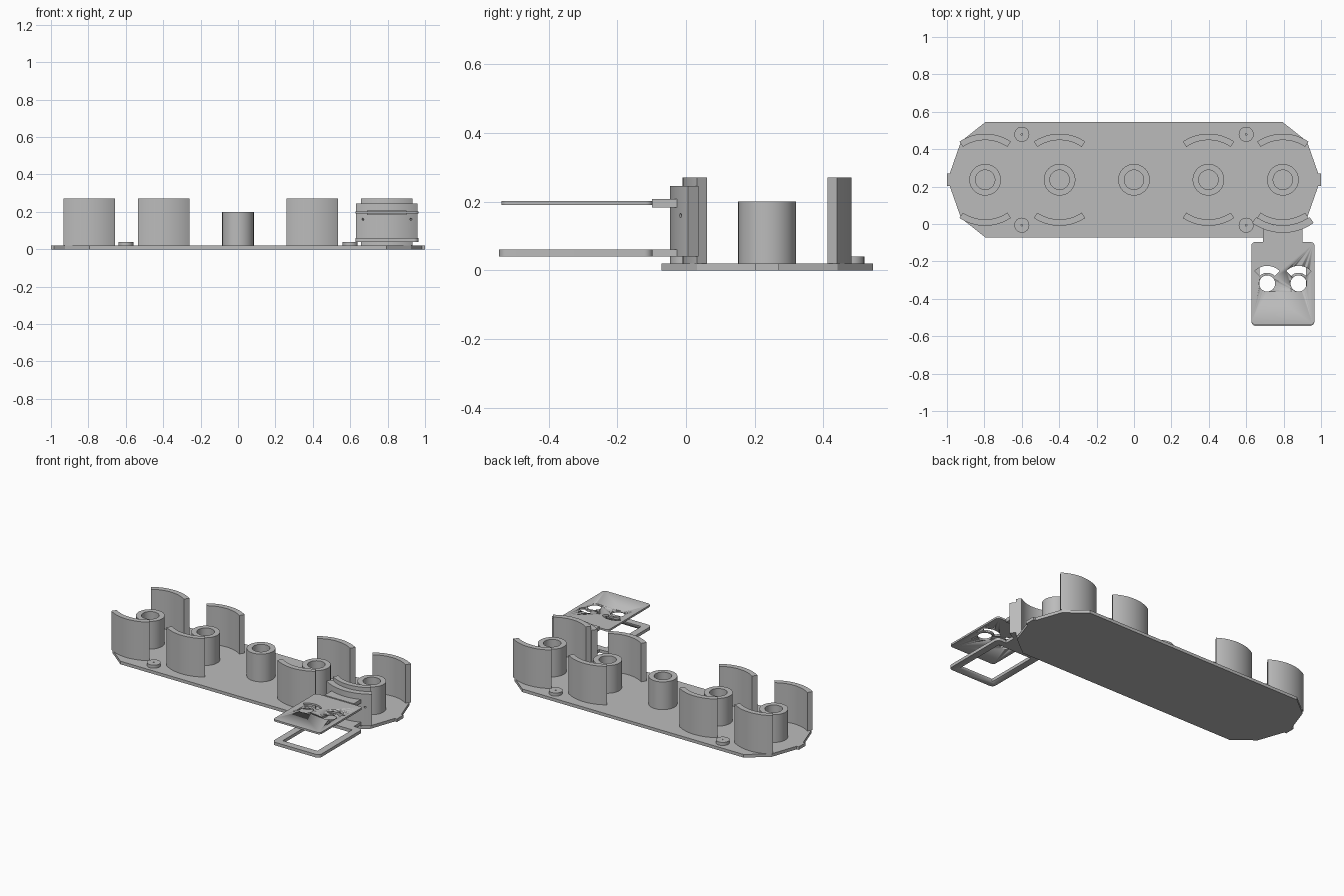
import bpy, bmesh, math
from math import sin, cos, radians, pi

if "Cube" in bpy.data.objects:
    bpy.data.objects.remove(bpy.data.objects["Cube"])

grey = bpy.data.materials.new("plain grey")
grey.use_nodes = True
colour = (0.5, 0.5, 0.5, 1)
grey.diffuse_color = colour
grey.node_tree.nodes["Principled BSDF"].inputs["Base Color"].default_value = colour

MID = 0.2365           # centre line of the base
STEP = 0.398           # spacing of the posts
HOLDER = 2 * STEP      # centre of the holder on the base


def prism(name, points, z0, z1, smooth=True):
    """Extrude a flat outline between two heights."""
    bm = bmesh.new()
    face = bm.faces.new([bm.verts.new((x, y, z0)) for x, y in points])
    side = bmesh.ops.extrude_face_region(bm, geom=[face])["geom"]
    verts = [v for v in side if isinstance(v, bmesh.types.BMVert)]
    bmesh.ops.translate(bm, verts=verts, vec=(0, 0, z1 - z0))
    bmesh.ops.recalc_face_normals(bm, faces=bm.faces)
    mesh = bpy.data.meshes.new(name)
    bm.to_mesh(mesh)
    bm.free()
    mesh.materials.append(grey)
    obj = bpy.data.objects.new(name, mesh)
    bpy.context.collection.objects.link(obj)
    if smooth:
        bpy.ops.object.select_all(action="DESELECT")
        obj.select_set(True)
        bpy.context.view_layer.objects.active = obj
        bpy.ops.object.shade_smooth_by_angle(angle=radians(30))
    return obj


def arc(cx, cy, r, a0, a1, n):
    steps = [radians(a0 + (a1 - a0) * i / n) for i in range(n + 1)]
    return [(cx + r * cos(a), cy + r * sin(a)) for a in steps]


def circle(cx, cy, r, n=48):
    return arc(cx, cy, r, 0, 360, n)[:-1]


def sector(cx, cy, inner, outer, facing, half, n=24):
    a0, a1 = facing - half, facing + half
    return arc(cx, cy, outer, a0, a1, n) + arc(cx, cy, inner, a1, a0, n)


def rectangle(x0, x1, y0, y1, r=0.0):
    if not r:
        return [(x0, y0), (x1, y0), (x1, y1), (x0, y1)]
    corners = [(x1 - r, y1 - r), (x0 + r, y1 - r), (x0 + r, y0 + r), (x1 - r, y0 + r)]
    return [p for i, (x, y) in enumerate(corners) for p in arc(x, y, r, 90 * i, 90 * i + 90, 6)]


def cut(obj, cutter):
    cutter.hide_render = True
    cutter.hide_viewport = True
    cutter.display_type = "WIRE"
    mod = obj.modifiers.new("cut", "BOOLEAN")
    mod.operation = "DIFFERENCE"
    mod.solver = "EXACT"
    mod.object = cutter


def tube(name, x, y, inner, outer, z0, z1):
    """A ring-shaped column, open at the top."""
    bm = bmesh.new()
    profile = [(outer, z0), (outer, z1), (inner, z1), (inner, z0)]
    verts = [bm.verts.new((x + r, y, z)) for r, z in profile]
    edges = [bm.edges.new((verts[i], verts[(i + 1) % 4])) for i in range(4)]
    bmesh.ops.spin(bm, geom=verts + edges, cent=(x, y, 0), axis=(0, 0, 1),
                   angle=2 * pi, steps=48, use_merge=True)
    bmesh.ops.remove_doubles(bm, verts=bm.verts, dist=0.0001)
    bmesh.ops.recalc_face_normals(bm, faces=bm.faces)
    mesh = bpy.data.meshes.new(name)
    bm.to_mesh(mesh)
    bm.free()
    mesh.materials.append(grey)
    obj = bpy.data.objects.new(name, mesh)
    bpy.context.collection.objects.link(obj)
    bpy.ops.object.select_all(action="DESELECT")
    obj.select_set(True)
    bpy.context.view_layer.objects.active = obj
    bpy.ops.object.shade_smooth_by_angle(angle=radians(30))


# Base plate with tapered ends and a small tab at each tip
quarter = [(1.0, 0.034), (0.985, 0.034), (0.925, 0.205), (0.795, 0.308)]
right = [(x, -y) for x, y in reversed(quarter)] + quarter
outline = right + [(-x, -y) for x, y in right]
prism("base_plate", [(x, MID + y) for x, y in outline], 0, 0.02, smooth=False)

# Hollow posts
for i in range(-2, 3):
    tube("post", i * STEP, MID, 0.052, 0.0845, 0.02, 0.20)

# Curved walls in front of and behind the outer posts
for i in (-2, -1, 1, 2):
    for name, facing in (("front_wall", -90), ("back_wall", 90)):
        prism(name, sector(i * STEP, MID, 0.212, 0.246, facing, 34), 0.02, 0.27)

# Low pegs near the edges
for x in (-0.6, 0.6):
    for side in (-1, 1):
        tube("peg", x, MID + side * 0.243, 0.004, 0.04, 0.02, 0.04)

# Curved clip hugging the last front wall, with two small screw holes
clip = prism("clip", sector(HOLDER, MID, 0.246, 0.2835, -90, 35.5), 0.04, 0.245)
for side in (-1, 1):
    turn = radians(27) * side
    hole = prism("screw_hole_cutter", circle(0, 0, 0.006, 16), -0.1, 0.1, smooth=False)
    hole.rotation_euler = (pi / 2, 0, turn)
    hole.location = (HOLDER + 0.27 * sin(turn), MID - 0.27 * cos(turn), 0.16)
    cut(clip, hole)

# Upper holder plate with round holes and curved slots
x0, x1 = HOLDER - 0.169, HOLDER + 0.169
plate = prism("upper_plate", rectangle(x0, x1, -0.538, -0.097, 0.02), 0.19, 0.202)
for side in (-1, 1):
    cx, cy = HOLDER + side * 0.084, -0.318
    cut(plate, prism("round_hole_cutter", circle(cx, cy, 0.043), 0.15, 0.25))
    cut(plate, prism("slot_cutter", sector(cx, cy, 0.057, 0.094, 90, 45), 0.15, 0.25))

# Lower holder frame
frame = prism("lower_frame", rectangle(x0, x1, -0.545, -0.097, 0.025), 0.04, 0.06)
cut(frame, prism("frame_cutter", rectangle(x0 + 0.045, x1 - 0.045, -0.5, -0.142), 0, 0.1))

# Necks joining the holder to the clip
for name, z0, z1 in (("upper_neck", 0.183, 0.208), ("lower_neck", 0.04, 0.06)):
    prism(name, rectangle(HOLDER - 0.105, HOLDER + 0.105, -0.099, -0.025), z0, z1, smooth=False)
